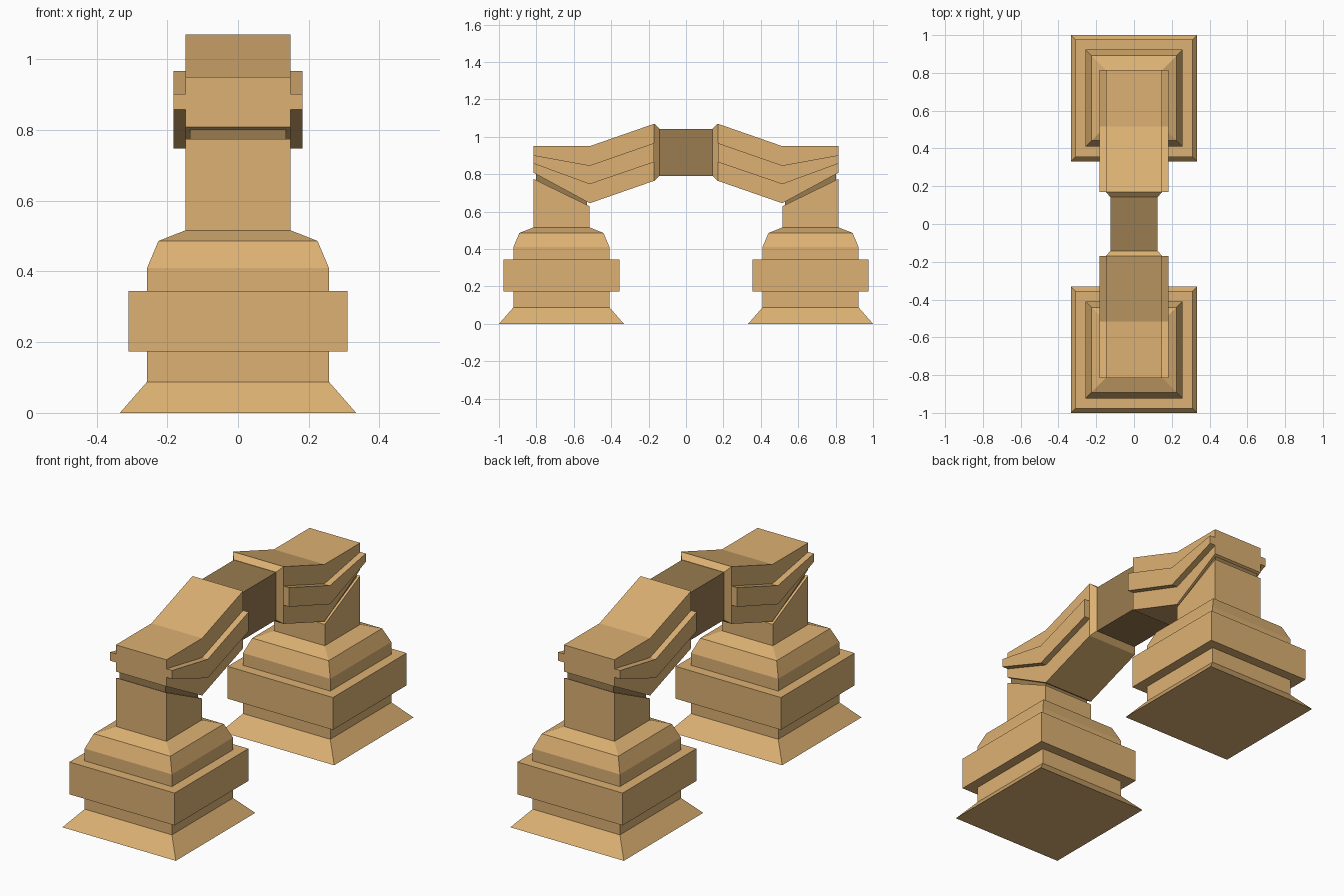
import bpy, bmesh

if "Cube" in bpy.data.objects:
    bpy.data.objects.remove(bpy.data.objects["Cube"])


def material(name, color):
    m = bpy.data.materials.new(name)
    m.diffuse_color = color
    m.use_nodes = True
    m.node_tree.nodes["Principled BSDF"].inputs["Base Color"].default_value = m.diffuse_color
    return m


STONE = material("sandstone", (0.72, 0.44, 0.17, 1))
DARK = material("dark_stone", (0.32, 0.20, 0.08, 1))


def loft(name, rings, mat):
    """Skin a stack of equal-length point rings and cap both ends."""
    bm = bmesh.new()
    rows = [[bm.verts.new(p) for p in ring] for ring in rings]
    n = len(rows[0])
    for a, b in zip(rows, rows[1:]):
        for i in range(n):
            j = (i + 1) % n
            bm.faces.new((a[i], a[j], b[j], b[i]))
    bm.faces.new(rows[0][::-1])
    bm.faces.new(rows[-1])
    bmesh.ops.recalc_face_normals(bm, faces=bm.faces)
    me = bpy.data.meshes.new(name)
    bm.to_mesh(me)
    bm.free()
    me.materials.append(mat)
    ob = bpy.data.objects.new(name, me)
    bpy.context.collection.objects.link(ob)
    return ob


def extrude_x(name, profile, half, side, mat):
    """Extrude a (y, z) profile symmetrically along x."""
    return loft(name, [[(x, side * y, z) for y, z in profile] for x in (-half, half)], mat)


def square(half, z, cy):
    return [(sx * half, cy + sy * half, z) for sx, sy in ((-1, -1), (1, -1), (1, 1), (-1, 1))]


PLINTH = [(0.334, 0), (0.257, 0.088), (0.257, 0.173), (0.31, 0.173), (0.31, 0.345),
          (0.257, 0.345), (0.257, 0.41), (0.225, 0.486), (0.149, 0.516)]
COLUMN = [(0.517, 0.51), (0.815, 0.51), (0.815, 0.775), (0.517, 0.63)]
NECK = [(0.53, 0.60), (0.803, 0.73), (0.803, 0.82), (0.53, 0.68)]
ARM = [(0.17, 0.765), (0.515, 0.645), (0.815, 0.808), (0.815, 0.95), (0.515, 0.95), (0.17, 1.07)]
BAND = [(0.17, 0.865), (0.515, 0.747), (0.815, 0.857), (0.815, 0.902), (0.515, 0.847), (0.17, 0.967)]

for side, tag in ((-1, "front"), (1, "back")):
    # Stepped pedestal and slanted column
    loft(tag + "_pedestal", [square(h, z, side * 0.666) for h, z in PLINTH], STONE)
    extrude_x(tag + "_column", COLUMN, 0.149, side, STONE)
    # Recessed neck between column and arm
    extrude_x(tag + "_neck", NECK, 0.136, side, DARK)
    # Bent arm with raised side bands
    extrude_x(tag + "_arm", ARM, 0.149, side, STONE)
    extrude_x(tag + "_band", BAND, 0.182, side, STONE)
    # Chamfered collar where the arm meets the bridge
    loft(tag + "_collar",
         [[(sx * hx, side * y, 0.9175 + sz * hz) for sx, sz in ((-1, -1), (1, -1), (1, 1), (-1, 1))]
          for hx, hz, y in ((0.149, 0.1525, 0.17), (0.125, 0.127, 0.142))], STONE)

# Dark central bridge
extrude_x("bridge", [(-0.145, 0.79), (0.145, 0.79), (0.145, 1.043), (-0.145, 1.043)], 0.124, 1, DARK)
